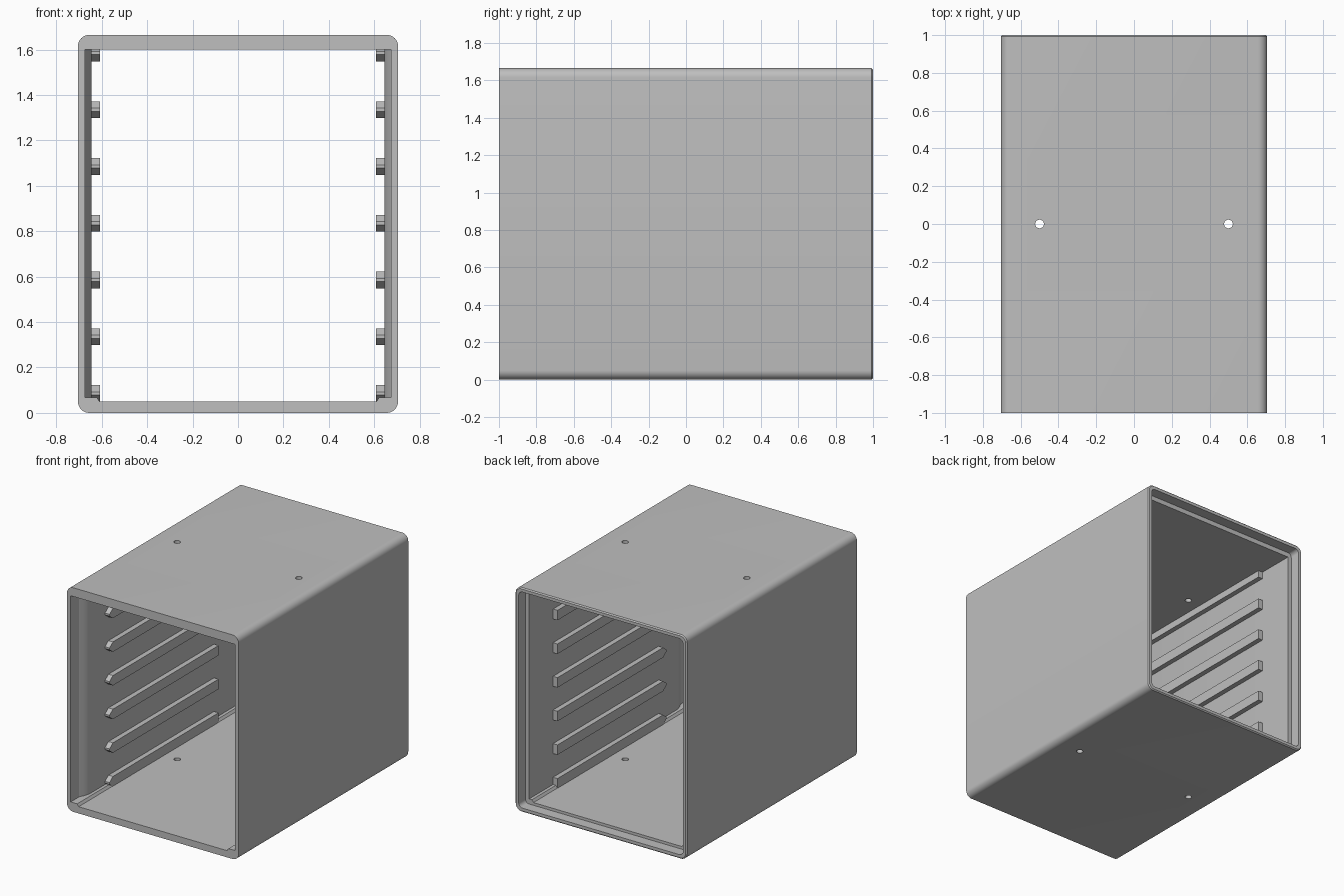
import bpy, bmesh
from math import sin, cos, pi, radians
from mathutils import Vector

if "Cube" in bpy.data.objects:
    bpy.data.objects.remove(bpy.data.objects["Cube"])

W, H = 0.705, 1.665          # half width and full height of the case
INNER, RECESS = 0.645, 0.675 # half widths of the cavity and end recesses
FLOOR, LEDGE, CEILING = 0.05, 0.068, 1.60

grey = bpy.data.materials.new("plain grey")
grey.use_nodes = True
colour = (0.52, 0.52, 0.52, 1)
grey.diffuse_color = colour
grey.node_tree.nodes["Principled BSDF"].inputs["Base Color"].default_value = colour


def prism(name, points, axis, start, end):
    """Extrude a flat outline along one axis (0 = x, 1 = y, 2 = z)."""
    bm = bmesh.new()
    loop = []
    for a, b in points:
        co = [a, b]
        co.insert(axis, start)
        loop.append(bm.verts.new(co))
    face = bm.faces.new(loop)
    grown = bmesh.ops.extrude_face_region(bm, geom=[face])["geom"]
    offset = Vector((0, 0, 0))
    offset[axis] = end - start
    bmesh.ops.translate(bm, vec=offset,
                        verts=[v for v in grown if isinstance(v, bmesh.types.BMVert)])
    bmesh.ops.recalc_face_normals(bm, faces=bm.faces)
    mesh = bpy.data.meshes.new(name)
    bm.to_mesh(mesh)
    bm.free()
    mesh.materials.append(grey)
    ob = bpy.data.objects.new(name, mesh)
    bpy.context.collection.objects.link(ob)
    return ob


def rounded_rect(half, bottom, top, r, steps=8):
    corners = [(half - r, top - r), (r - half, top - r),
               (r - half, bottom + r), (half - r, bottom + r)]
    return [(x + r * cos((q + i / steps) * pi / 2), z + r * sin((q + i / steps) * pi / 2))
            for q, (x, z) in enumerate(corners) for i in range(steps + 1)]


def activate(ob):
    bpy.ops.object.select_all(action='DESELECT')
    ob.select_set(True)
    bpy.context.view_layer.objects.active = ob


def cut(ob, cutter):
    cutter.hide_render = True
    mod = ob.modifiers.new("cut", 'BOOLEAN')
    mod.operation, mod.solver, mod.object = 'DIFFERENCE', 'EXACT', cutter
    activate(ob)
    bpy.ops.object.modifier_apply(modifier=mod.name)
    bpy.data.objects.remove(cutter)


# Outer sleeve with a fine chamfer around the back edge
case = prism("case_shell", rounded_rect(W, 0, H, 0.05), 1, -1, 1)
bm = bmesh.new()
bm.from_mesh(case.data)
rim = [e for e in bm.edges if all(v.co.y > 0.99 for v in e.verts)]
bmesh.ops.bevel(bm, geom=rim, offset=0.008, segments=1, affect='EDGES')
bm.to_mesh(case.data)
bm.free()

# Through cavity with a raised ledge along each lower corner
half = [(0.61, FLOOR), (0.622, LEDGE), (INNER, LEDGE), (INNER, CEILING)]
cavity = half + [(-x, z) for x, z in reversed(half)]
cut(case, prism("cavity_cutter", cavity, 1, -1.1, 1.1))

# Front side recesses, easing into the cavity walls
ease = [(RECESS, -1.1), (RECESS, -0.9), (0.66, -0.87), (0.651, -0.845), (0.64, -0.8)]
plan = ease + [(-x, y) for x, y in reversed(ease)]
cut(case, prism("front_recess_cutter", plan, 2, LEDGE, CEILING))

# Stepped seat for a back panel
cut(case, prism("back_recess_cutter", rounded_rect(RECESS, 0.03, H - 0.03, 0.03), 1, 0.92, 1.1))

# Screw holes through top and bottom
for x in (-0.5, 0.5):
    ring = [(x + 0.023 * cos(i * pi / 12), 0.023 * sin(i * pi / 12)) for i in range(24)]
    cut(case, prism("hole_cutter", ring, 2, -0.1, H + 0.1))

activate(case)
bpy.ops.object.shade_smooth_by_angle(angle=radians(20))

# Seven pairs of slide rails with wedge-shaped front ends
for i in range(7):
    z = 0.085 + 0.25 * i
    outline = [(-0.64, z - 0.007), (-0.60, z - 0.037), (0.64, z - 0.037),
               (0.64, z + 0.037), (-0.60, z + 0.037), (-0.64, z + 0.007)]
    for side, s in (("left", 1), ("right", -1)):
        prism(f"{side}_rail_{i + 1}", outline, 0, s * 0.608, s * 0.655)
